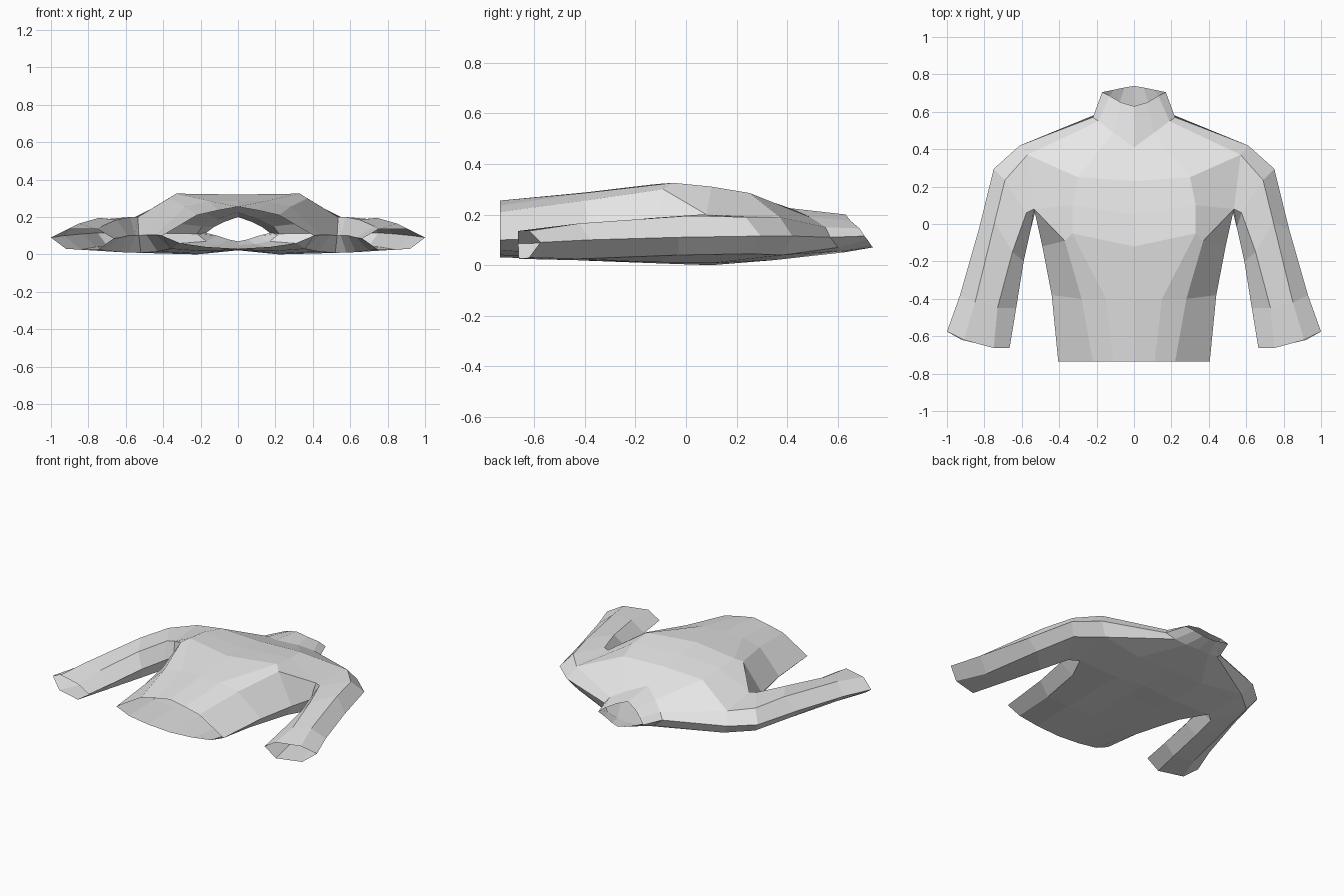
import bpy

cube = bpy.data.objects.get("Cube")
if cube:
    bpy.data.objects.remove(cube, do_unlink=True)

cloth = bpy.data.materials.new("light grey cloth")
cloth.use_nodes = True
GREY = (0.8, 0.8, 0.8, 1.0)
cloth.diffuse_color = GREY
cloth.node_tree.nodes["Principled BSDF"].inputs["Base Color"].default_value = GREY


def loft(name, rings, closed=False, skip=()):
    """Skin a stack of equal-length rings, mirrored across x = 0."""
    n = len(rings[0])
    verts = [p for ring in rings for p in ring]
    faces = []
    for r in range(len(rings) - 1):
        for i in range(n if closed else n - 1):
            if (r, i) in skip:
                continue
            j = (i + 1) % n
            faces.append((r * n + i, r * n + j, (r + 1) * n + j, (r + 1) * n + i))
    mesh = bpy.data.meshes.new(name)
    mesh.from_pydata(verts, [], faces)
    mesh.materials.append(cloth)
    obj = bpy.data.objects.new(name, mesh)
    bpy.context.collection.objects.link(obj)
    mirror = obj.modifiers.new("Mirror", 'MIRROR')
    mirror.use_clip = True
    mirror.merge_threshold = 0.001
    return obj


# Half rings of the torso, from centre front round the side to centre back
waist = [(0, -.735, .255), (.11, -.735, .235), (.22, -.735, .21), (.405, -.735, .10),
         (.31, -.735, .06), (.17, -.735, .04), (0, -.735, .03)]
belly = [(0, -.40, .287), (.15, -.40, .285), (.28, -.40, .255), (.44, -.38, .105),
         (.36, -.40, .03), (.20, -.40, .018), (0, -.40, .025)]
chest = [(0, -.12, .32), (.33, -.05, .325), (.37, -.09, .30), (.49, -.12, .105),
         (.43, -.08, .015), (.22, -.05, .005), (0, -.05, .025)]
armpit = [(0, .05, .305), (.33, .10, .31), (.535, .08, .20), (.53, .06, .10),
          (.52, .10, .008), (.22, .10, 0), (0, .10, .022)]
shoulder = [(0, .23, .287), (.30, .25, .285), (.57, .37, .19), (.61, .42, .115),
            (.55, .38, .04), (.25, .35, .02), (0, .35, .028)]
neck = [(0, .41, .225), (.11, .49, .19), (.19, .55, .15), (.22, .57, .11),
        (.17, .60, .07), (.09, .61, .055), (0, .62, .05)]
collar_top = [(0, .63, .20), (.07, .65, .175), (.13, .685, .145), (.17, .705, .115),
              (.11, .717, .10), (.05, .73, .08), (0, .738, .07)]

# Torso, leaving the armhole open
loft("torso", [waist, belly, chest, armpit, shoulder, neck], skip={(3, 2), (3, 3)})
loft("collar", [neck, collar_top])

# Sleeve rings, from inner top round underneath to outer top
armhole = armpit[2:5] + shoulder[4:1:-1]
cap = [(.575, .06, .20), (.55, -.02, .10), (.58, .05, .01),
       (.70, .25, .045), (.75, .295, .115), (.69, .235, .19)]
upper_arm = [(.65, -.15, .185), (.59, -.20, .10), (.63, -.15, .012),
             (.76, -.03, .04), (.83, -.03, .11), (.745, .01, .195)]
elbow = [(.73, -.45, .15), (.63, -.45, .09), (.70, -.45, .02),
         (.84, -.42, .025), (.93, -.38, .10), (.85, -.42, .165)]
cuff = [(.75, -.663, .135), (.665, -.663, .085), (.75, -.66, .025),
        (.92, -.62, .03), (1, -.575, .09), (.91, -.62, .135)]
loft("sleeves", [armhole, cap, upper_arm, elbow, cuff], closed=True)
